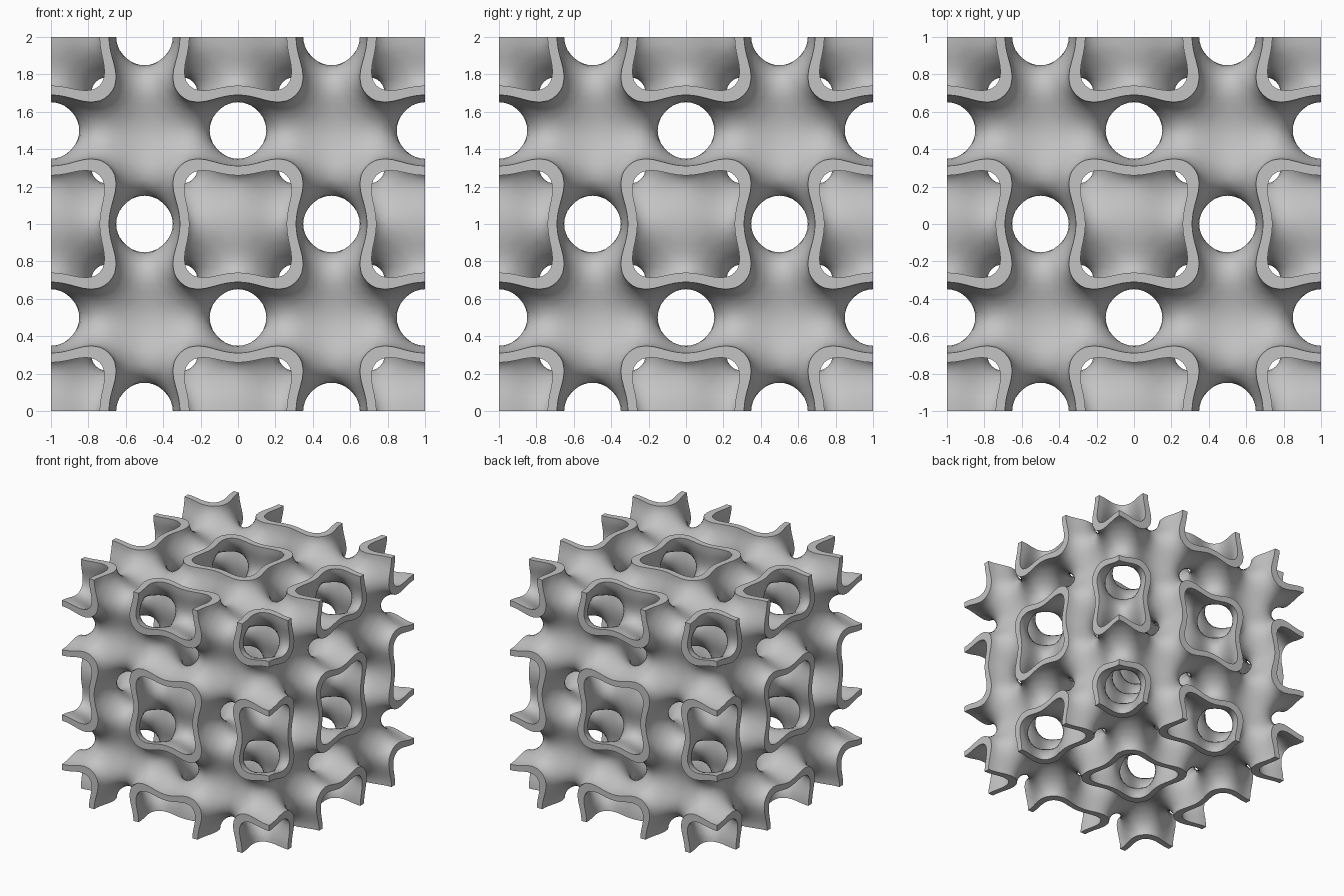
import bpy
import bmesh
from math import cos, sin, tau
from itertools import product
from mathutils import Vector

CELLS = 2        # repeats of the unit cell along each axis
RES = 28         # grid steps per unit cell
WALL = 0.75      # level offset to either side of the middle sheet
N = CELLS * RES

old = bpy.data.objects.get("Cube")
if old:
    bpy.data.objects.remove(old, do_unlink=True)


def level(c):
    """Wrapped-package minimal surface, from the three cosines."""
    x, y, z = c
    return 2 * (x * y + y * z + z * x) - 2 * (x * x + y * y + z * z) + 3


def project(point, target):
    """Slide a point along the gradient onto the given level."""
    p = point.copy()
    for _ in range(6):
        c = [cos(tau * v) for v in p]
        total = sum(c)
        g = Vector([-tau * sin(tau * v) * (2 * (total - k) - 4 * k)
                    for v, k in zip(p, c)])
        p += g * ((target - level(c)) / max(g.length_squared, 1.0))
    return p


# Sample grid, shifted half a step so that cell centres lie on the cube's faces
coord = [(i - 0.5) / RES for i in range(N + 2)]
wave = [cos(tau * v) for v in coord]
field = {k: level([wave[i] for i in k])
         for k in product(range(N + 2), repeat=3)}
CORNERS = list(product((0, 1), repeat=3))


def cell_point(cell):
    """Mean of the crossings on the edges of one grid cell."""
    hits = []
    for corner in CORNERS:
        a = tuple(i + d for i, d in zip(cell, corner))
        for axis in range(3):
            if corner[axis]:
                continue
            b = tuple(v + (n == axis) for n, v in enumerate(a))
            fa, fb = field[a], field[b]
            if (fa < 0) != (fb < 0):
                va = Vector([coord[i] for i in a])
                vb = Vector([coord[i] for i in b])
                hits.append(va.lerp(vb, fa / (fa - fb)))
    return sum(hits, Vector()) / len(hits)


# Middle sheet: one quad around every grid edge that crosses the surface
index, points, quads = {}, [], []


def vertex(cell):
    if cell not in index:
        index[cell] = len(points)
        points.append(project(cell_point(cell), 0))
    return index[cell]


for key, value in field.items():
    for axis in range(3):
        u, v = (axis + 1) % 3, (axis + 2) % 3
        if key[axis] > N or not (1 <= key[u] <= N and 1 <= key[v] <= N):
            continue
        nxt = tuple(k + (n == axis) for n, k in enumerate(key))
        if (value < 0) == (field[nxt] < 0):
            continue
        ring = []
        for du, dv in ((1, 1), (0, 1), (0, 0), (1, 0)):
            cell = list(key)
            cell[u] -= du
            cell[v] -= dv
            ring.append(vertex(tuple(cell)))
        quads.append(ring if value < 0 else ring[::-1])

# Shell: both sides of the wall, closed by a flat rim on the cube's faces
shift = Vector((CELLS / 2, CELLS / 2, 0))
bm = bmesh.new()
inner = [bm.verts.new(project(p, WALL) - shift) for p in points]
outer = [bm.verts.new(project(p, -WALL) - shift) for p in points]
edges = set()
for q in quads:
    bm.faces.new([inner[i] for i in q])
    bm.faces.new([outer[i] for i in reversed(q)])
    edges.update(zip(q, q[1:] + q[:1]))
for a, b in edges:
    if (b, a) not in edges:
        bm.faces.new((inner[b], inner[a], outer[a], outer[b]))

mesh = bpy.data.meshes.new("lattice_shell")
bm.to_mesh(mesh)
bm.free()
shell = bpy.data.objects.new("lattice_shell", mesh)
bpy.context.collection.objects.link(shell)

# Plain grey material
grey = bpy.data.materials.new("plain_grey")
grey.use_nodes = True
colour = (0.55, 0.55, 0.55, 1)
grey.diffuse_color = colour
grey.node_tree.nodes["Principled BSDF"].inputs["Base Color"].default_value = colour
mesh.materials.append(grey)

# Smooth walls with a crisp rim
bpy.ops.object.select_all(action="DESELECT")
shell.select_set(True)
bpy.context.view_layer.objects.active = shell
bpy.ops.object.shade_smooth_by_angle(angle=0.7)
